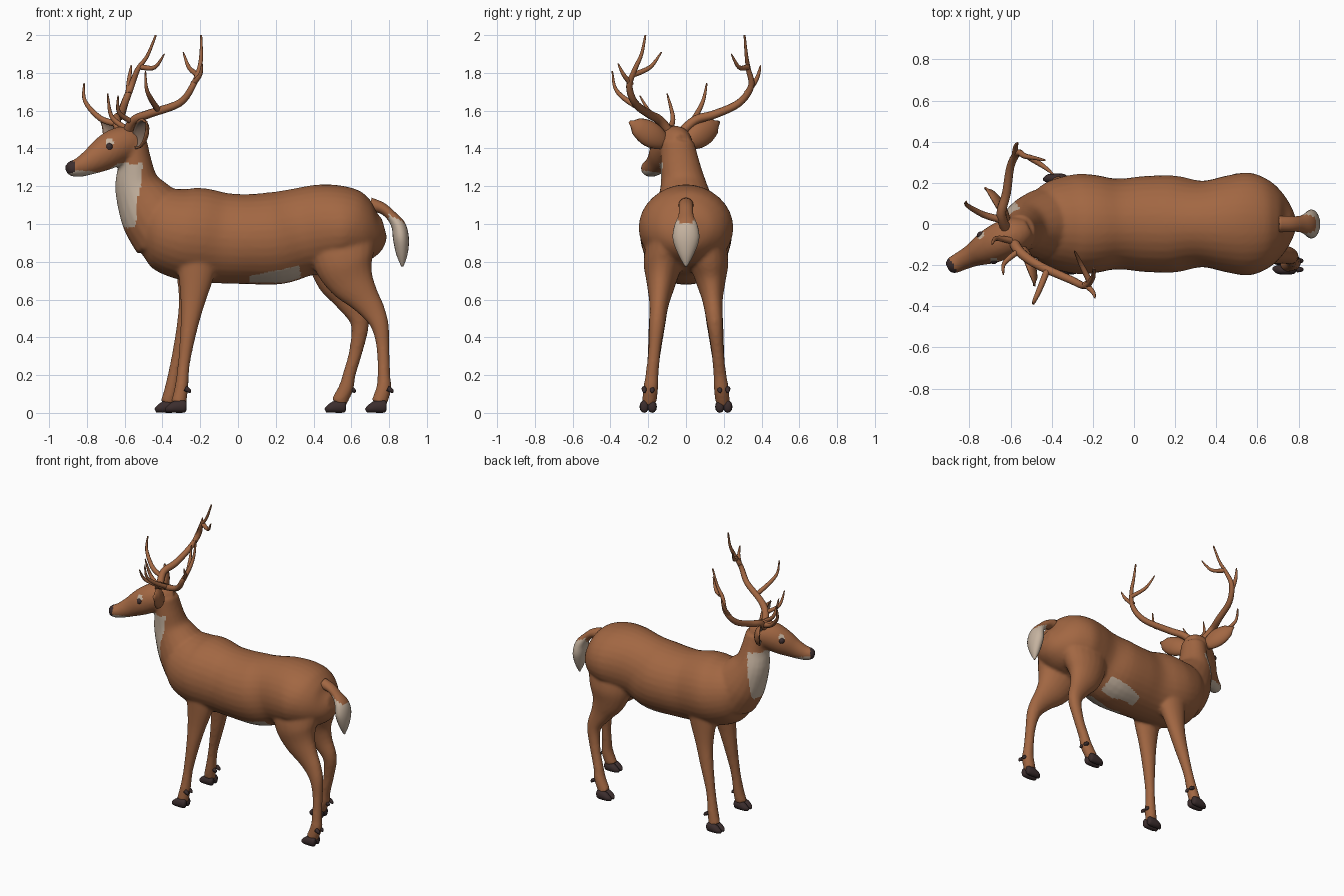
import bpy, bmesh, math
from mathutils import Vector

cube = bpy.data.objects.get("Cube")
if cube:
    bpy.data.objects.remove(cube)


def material(name, r, g, b):
    m = bpy.data.materials.new(name)
    m.use_nodes = True
    m.diffuse_color = (r, g, b, 1)
    bsdf = next(n for n in m.node_tree.nodes if n.type == 'BSDF_PRINCIPLED')
    bsdf.inputs["Base Color"].default_value = (r, g, b, 1)
    bsdf.inputs["Roughness"].default_value = 0.8
    return m


brown = material("brown coat", 0.36, 0.135, 0.055)
cream = material("cream fur", 0.56, 0.45, 0.35)
dark = material("dark horn", 0.045, 0.027, 0.027)
inner = material("ear lining", 0.28, 0.19, 0.14)


def spline(stations, steps=4):
    """Smooth interpolation through stations of any dimension."""
    p = [Vector(s) for s in stations]
    p = [p[0]] + p + [p[-1]]
    out = []
    for a, b, c, d in zip(p, p[1:], p[2:], p[3:]):
        for i in range(steps):
            t = i / steps
            out.append(b + (c - a) * (t / 2) + (a * 2 - b * 5 + c * 4 - d) * (t * t / 2)
                       + (b * 3 - a - c * 3 + d) * (t ** 3 / 2))
    return out + [p[-1]]


def loft(bm, stations, side=(0, 1, 0), sides=20):
    """Closed tube of ellipses; a station is x, y, z, side radius, depth radius."""
    pts, side, rings = spline(stations), Vector(side).normalized(), []
    for i, p in enumerate(pts):
        t = pts[min(i + 1, len(pts) - 1)].xyz - pts[max(i - 1, 0)].xyz
        depth = t.cross(side).normalized()
        ring = []
        for k in range(sides):
            a = math.tau * k / sides
            ring.append(bm.verts.new(p.xyz + side * (math.cos(a) * p[3]) + depth * (math.sin(a) * p[4])))
        rings.append(ring)
    for r, q in zip(rings, rings[1:]):
        for k in range(sides):
            n = (k + 1) % sides
            bm.faces.new((r[k], r[n], q[n], q[k]))
    bm.faces.new(rings[0])
    bm.faces.new(rings[-1])


def add_object(name, bm, *mats):
    bmesh.ops.recalc_face_normals(bm, faces=bm.faces)
    for f in bm.faces:
        f.smooth = True
    me = bpy.data.meshes.new(name)
    bm.to_mesh(me)
    bm.free()
    for m in mats:
        me.materials.append(m)
    ob = bpy.data.objects.new(name, me)
    bpy.context.collection.objects.link(ob)
    return ob


def bake(ob):
    """Replace an object by the mesh its modifiers or bevel produce."""
    dg = bpy.context.evaluated_depsgraph_get()
    me = bpy.data.meshes.new_from_object(ob.evaluated_get(dg))
    new = bpy.data.objects.new("part", me)
    bpy.context.collection.objects.link(new)
    name = ob.name
    bpy.data.objects.remove(ob)
    new.name = name
    for f in me.polygons:
        f.use_smooth = True
    return new


# Torso
bm = bmesh.new()
torso = [(-.56, .99, .06, .07), (-.5, .99, .14, .15), (-.42, .98, .205, .21), (-.3, .95, .24, .24),
         (-.2, .94, .24, .25), (-.08, .925, .22, .24), (.05, .92, .233, .238), (.2, .925, .235, .245),
         (.33, .955, .21, .235), (.45, .975, .235, .235), (.56, .98, .25, .22), (.66, .97, .21, .185),
         (.73, .97, .14, .13), (.775, .98, .05, .05)]
loft(bm, [(x, 0, z, w, h) for x, z, w, h in torso], sides=32)

# Neck
loft(bm, [(-.38, 0, .97, .19, .2), (-.46, 0, 1.07, .165, .175), (-.53, -.01, 1.2, .125, .125),
          (-.545, -.03, 1.32, .105, .09), (-.56, -.045, 1.43, .09, .08)])

# Head, turned towards its right
right = Vector((.46, -.89, 0))
loft(bm, [(-.51, -.02, 1.43, .05, .05), (-.57, -.045, 1.43, .088, .09), (-.64, -.08, 1.41, .093, .098),
          (-.71, -.115, 1.37, .083, .09), (-.78, -.15, 1.328, .058, .068), (-.84, -.18, 1.3, .047, .052),
          (-.885, -.203, 1.293, .042, .04), (-.905, -.213, 1.29, .025, .022)], right)

# Legs: x, z, side radius, depth radius
legs = {
    ("right", "hind"): [(.55, .92, .1, .18), (.56, .8, .105, .16), (.6, .7, .08, .125), (.665, .61, .058, .085),
                        (.715, .54, .047, .065), (.752, .46, .042, .047), (.768, .34, .033, .034),
                        (.772, .2, .035, .034), (.772, .13, .04, .04), (.745, .05, .038, .042)],
    ("left", "hind"): [(.53, .92, .1, .18), (.53, .8, .105, .16), (.545, .7, .08, .125), (.59, .6, .055, .08),
                       (.645, .48, .043, .05), (.625, .33, .033, .036), (.588, .2, .035, .034),
                       (.572, .13, .04, .04), (.53, .05, .038, .042)],
    ("right", "front"): [(-.22, .9, .09, .13), (-.22, .75, .07, .1), (-.238, .6, .052, .068), (-.258, .46, .044, .047),
                         (-.285, .27, .033, .032), (-.3, .13, .038, .036), (-.315, .05, .038, .042)],
    ("left", "front"): [(-.22, .9, .09, .13), (-.23, .75, .07, .1), (-.25, .6, .052, .065), (-.278, .46, .044, .047),
                        (-.325, .27, .033, .032), (-.352, .13, .038, .036), (-.37, .05, .038, .042)],
}


def leg_y(side, z):
    return (.2 - .1 * z) * (1 if side == "left" else -1)


for (side, _), rows in legs.items():
    loft(bm, [(x, leg_y(side, z), z, w, d) for x, z, w, d in rows])

# Fuse the skin
body = add_object("body", bm)
mod = body.modifiers.new("fuse", 'REMESH')
mod.mode, mod.voxel_size = 'VOXEL', .011
mod = body.modifiers.new("soften", 'SMOOTH')
mod.factor, mod.iterations = .5, 5
body = bake(body)
for m in (brown, cream, dark):
    body.data.materials.append(m)

# Eyes
head_mid = Vector((-.712, -.115, 1.408))
eyes = [head_mid + right * .066, head_mid - right * .066]


def coat(c):
    x, y, z = c
    if (c - Vector((-.91, -.215, 1.3))).length < .05 and z > 1.268:
        return 2
    chin = -.9 < x < -.745 and z < 1.283 - .1 * (x + .82)
    throat = .98 < z < 1.32 and x + .25 * y < -.55 + .12 * (z - 1.2) and x > -.68 and y > -.14
    belly = .06 < x < .33 and abs(y) > .05 and .69 < z < .725 + .2 * (x - .06)
    brow = min((c - e - Vector((0, 0, .026))).length for e in eyes) < .022
    return 1 if chin or throat or belly or brow else 0


for f in body.data.polygons:
    f.material_index = coat(f.center)

for name, e in zip(("right_eye", "left_eye"), eyes):
    bm = bmesh.new()
    bmesh.ops.create_uvsphere(bm, u_segments=16, v_segments=10, radius=.021)
    bmesh.ops.translate(bm, verts=bm.verts, vec=e)
    add_object(name, bm, dark)

# Hooves: two toes and two dew claws on each leg
for (side, end), rows in legs.items():
    x, y = rows[-1][0], leg_y(side, 0)
    bm = bmesh.new()
    for s in (-.021, .021):
        loft(bm, [(x + .042, y + s, .034, .012, .02), (x + .03, y + s, .034, .022, .032),
                  (x - .015, y + s, .032, .025, .032), (x - .05, y + s, .021, .02, .02),
                  (x - .068, y + s * .8, .012, .008, .01)], sides=12)
        fx, fz = rows[-2][:2]
        loft(bm, [(fx + .02, y + s, fz, .014, .014), (fx + .04, y + s, fz - .012, .012, .012),
                  (fx + .046, y + s, fz - .024, .005, .005)], sides=8)
    add_object(f"{side}_{end}_hoof", bm, dark)

# Tail
bm = bmesh.new()
loft(bm, [(.7, 0, 1.1, .04, .04), (.76, 0, 1.085, .038, .03), (.81, 0, 1.045, .04, .028),
          (.85, 0, .99, .062, .038), (.863, 0, .92, .07, .042), (.868, 0, .84, .042, .03),
          (.87, 0, .775, .006, .006)])
tail = add_object("tail", bm, brown, cream)
for f in tail.data.polygons:
    f.material_index = int(f.center.z + .6 * (f.center.x - .83) < 1.035 and f.center.x > .8)

# Ears: cupped leaves opening forwards
forward = Vector((-.89, -.46, 0))
for name, base, tip in (("right_ear", (-.555, -.115, 1.43), (-.485, -.3, 1.54)),
                        ("left_ear", (-.625, .01, 1.43), (-.725, .175, 1.54))):
    base, axis = Vector(base), Vector(tip) - Vector(base)
    across = axis.cross(forward).normalized()
    bm, rows, n = bmesh.new(), [], 10
    for i in range(n + 1):
        u = i / n
        w = .012 + .056 * math.sin(math.pi * min(1, u * .92 + .08)) ** .8 * (1 - .2 * u)
        w *= min(1, (1 - u) * 5 + .05)
        row = []
        for k in range(n + 1):
            a = math.pi * (k / n - .5)
            row.append(bm.verts.new(base + axis * u + across * (math.sin(a) * w) - forward * (math.cos(a) * w * .6)))
        rows.append(row)
    for r, q in zip(rows, rows[1:]):
        for k in range(n):
            bm.faces.new((r[k], r[k + 1], q[k + 1], q[k]))
    ear = add_object(name, bm, brown, inner)
    if sum(f.normal.dot(forward) for f in ear.data.polygons) > 0:
        ear.data.flip_normals()
    mod = ear.modifiers.new("thickness", 'SOLIDIFY')
    mod.thickness, mod.offset, mod.material_offset = .012, 0, 1
    bake(ear)

# Antlers: each beam or tine is a start radius and a path
antlers = {
    "left_antler": [
        (.025, [(-.62, -.03, 1.48), (-.645, .05, 1.55), (-.62, .15, 1.58), (-.6, .28, 1.64), (-.565, .345, 1.73),
                (-.53, .33, 1.82), (-.48, .32, 1.89), (-.435, .31, 2.0)]),
        (.016, [(-.58, .32, 1.69), (-.575, .375, 1.77), (-.565, .395, 1.84)]),
        (.015, [(-.51, .325, 1.83), (-.44, .28, 1.83), (-.39, .24, 1.9)]),
        (.018, [(-.64, .02, 1.53), (-.73, .045, 1.56), (-.81, .09, 1.65), (-.815, .11, 1.745)])],
    "right_antler": [
        (.025, [(-.585, -.09, 1.49), (-.55, -.14, 1.55), (-.465, -.2, 1.585), (-.31, -.27, 1.64), (-.24, -.3, 1.73),
                (-.205, -.27, 1.82), (-.195, -.235, 1.9), (-.195, -.215, 2.0)]),
        (.016, [(-.42, -.22, 1.6), (-.46, -.32, 1.66), (-.485, -.375, 1.72), (-.49, -.39, 1.81)]),
        (.015, [(-.24, -.29, 1.74), (-.2, -.33, 1.79), (-.19, -.36, 1.85)]),
        (.015, [(-.215, -.28, 1.79), (-.26, -.19, 1.83), (-.29, -.13, 1.91)]),
        (.015, [(-.56, -.13, 1.54), (-.63, -.19, 1.59), (-.635, -.245, 1.68)]),
        (.016, [(-.6, -.08, 1.51), (-.67, -.07, 1.57), (-.69, -.1, 1.69)])],
}
for name, branches in antlers.items():
    cu = bpy.data.curves.new(name, 'CURVE')
    cu.dimensions, cu.bevel_depth, cu.bevel_resolution, cu.use_fill_caps = '3D', 1, 3, True
    cu.materials.append(brown)
    for radius, path in branches:
        pts = spline(path, 5)
        sp = cu.splines.new('POLY')
        sp.points.add(len(pts) - 1)
        for i, (point, p) in enumerate(zip(sp.points, pts)):
            point.co = (*p, 1)
            point.radius = radius * (1 - .8 * (i / (len(pts) - 1)) ** 1.6)
    ob = bpy.data.objects.new(name, cu)
    bpy.context.collection.objects.link(ob)
    bake(ob)
